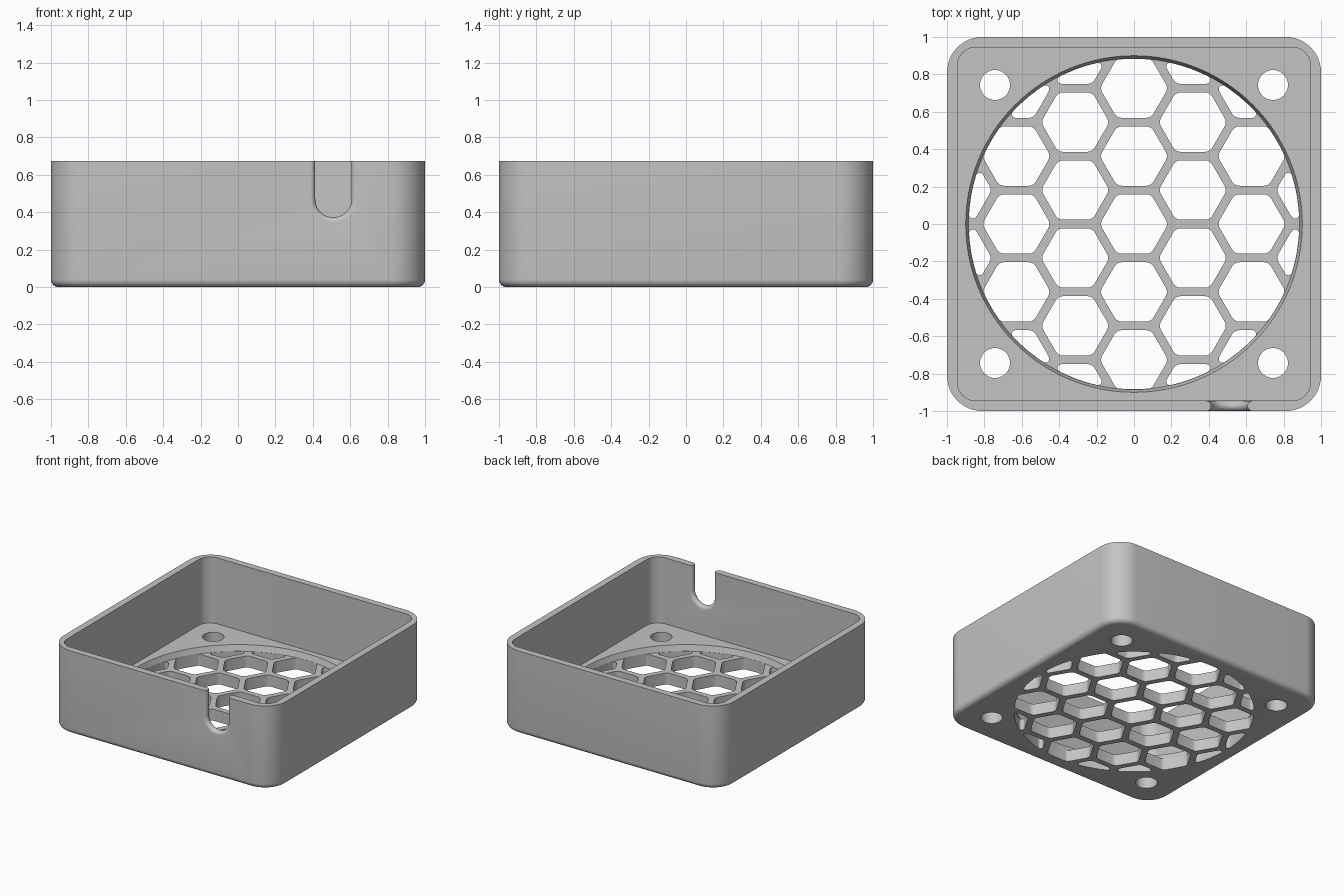
import bpy, bmesh
from math import sin, cos, pi, sqrt, radians
from mathutils import Vector
from mathutils.geometry import convex_hull_2d

if "Cube" in bpy.data.objects:
    bpy.data.objects.remove(bpy.data.objects["Cube"])

HEIGHT, FLOOR, GRILLE = 0.675, 0.14, 0.093
OPEN_R = 0.883            # radius of the perforated disc
PITCH, GAP = 0.363, 0.046  # honeycomb spacing and rib width

grey = bpy.data.materials.new("plain grey")
grey.use_nodes = True
grey.diffuse_color = (0.55, 0.55, 0.55, 1)
grey.node_tree.nodes["Principled BSDF"].inputs["Base Color"].default_value = grey.diffuse_color


def loft(bm, rings):
    """Bridge equal-length point rings and cap both ends."""
    loops = [[bm.verts.new(p) for p in ring] for ring in rings]
    n = len(loops[0])
    for a, b in zip(loops, loops[1:]):
        for i in range(n):
            j = (i + 1) % n
            bm.faces.new((a[i], a[j], b[j], b[i]))
    bm.faces.new(loops[0][::-1])
    bm.faces.new(loops[-1])


def finish(bm, name):
    bmesh.ops.recalc_face_normals(bm, faces=bm.faces)
    mesh = bpy.data.meshes.new(name)
    bm.to_mesh(mesh)
    bm.free()
    mesh.materials.append(grey)
    obj = bpy.data.objects.new(name, mesh)
    bpy.context.collection.objects.link(obj)
    return obj


def circle(r, n, x=0, y=0):
    return [Vector((x + r * cos(2 * pi * k / n), y + r * sin(2 * pi * k / n))) for k in range(n)]


def at_z(points, z):
    return [(p[0], p[1], z) for p in points]


def rounded_square(half, r, z, steps=12):
    c = half - r
    ring = []
    for q, (sx, sy) in enumerate(((1, 1), (-1, 1), (-1, -1), (1, -1))):
        for k in range(steps + 1):
            a = (q + k / steps) * pi / 2
            ring.append((sx * c + r * cos(a), sy * c + r * sin(a), z))
    return ring


def dilate(points, r):
    """Grow a convex outline by a disc, which rounds its corners."""
    cloud = [p + d for p in points for d in circle(r, 24)]
    hull = [cloud[i] for i in convex_hull_2d(cloud)]
    out = []
    for p in hull:
        if not out or ((p - out[-1]).length > 0.0015 and (p - out[0]).length > 0.0015):
            out.append(p)
    return out


def clip_to_disc(points, radius, n=96):
    for d in circle(1, n):
        out = []
        for i, p in enumerate(points):
            q = points[(i + 1) % len(points)]
            dp, dq = p.dot(d) - radius, q.dot(d) - radius
            if dp <= 0:
                out.append(p)
            if dp * dq < 0:
                out.append(p.lerp(q, dp / (dp - dq)))
        points = out
        if len(points) < 3:
            return []
    return points


# Open tray with a rounded bottom edge
bm = bmesh.new()
FILLET, CORNER = 0.04, 0.19
rings = []
for k in range(7):
    a = k / 6 * pi / 2
    inset = FILLET * (1 - sin(a))
    rings.append(rounded_square(1 - inset, CORNER - inset, FILLET * (1 - cos(a))))
rings += [rounded_square(1, CORNER, HEIGHT),
          rounded_square(0.945, 0.1, HEIGHT),
          rounded_square(0.945, 0.1, FLOOR)]
loft(bm, rings)
tray = finish(bm, "fan_tray")

# Tapered round recess above the grille
bm = bmesh.new()
loft(bm, [at_z(circle(r, 128), z) for r, z in ((0.885, GRILLE), (0.919, 0.2))])
recess = finish(bm, "recess_cutter")

# Honeycomb openings, trimmed to the disc, and four screw holes
bm = bmesh.new()
BIG, SMALL = 0.045, 0.02
hex_r = ((PITCH - GAP) / 2 - BIG) * 2 / sqrt(3)
for col in range(-3, 4):
    for row in range(-3, 4):
        x = col * PITCH * sqrt(3) / 2
        y = (row + (0.5 if col % 2 else 0)) * PITCH
        cell = dilate(circle(hex_r, 6, x, y), BIG - SMALL)
        cell = clip_to_disc(cell, OPEN_R - SMALL)
        if cell:
            cell = dilate(cell, SMALL)
            loft(bm, [at_z(cell, -0.1), at_z(cell, 0.12)])
for sx in (-1, 1):
    for sy in (-1, 1):
        hole = circle(0.08, 40, sx * 0.743, sy * 0.743)
        loft(bm, [at_z(hole, -0.1), at_z(hole, 0.3)])
openings = finish(bm, "openings_cutter")

# Cable notch with rounded lips on both wall faces
bm = bmesh.new()
LIP, MID = 0.0275, -0.9725


def notch_ring(half, y):
    arc = [(0.51 + half * cos(a), y, 0.47 + half * sin(a))
           for a in (pi + pi * k / 24 for k in range(25))]
    return arc + [(0.51 + half, y, 0.8), (0.51 - half, y, 0.8)]


rings = [notch_ring(0.097 + LIP, -1.1)]
for k in range(-8, 9):
    a = k / 8 * pi / 2
    rings.append(notch_ring(0.097 + LIP * (1 - cos(a)), MID + LIP * sin(a)))
rings.append(notch_ring(0.097 + LIP, -0.85))
loft(bm, rings)
notch = finish(bm, "notch_cutter")

# Cut the tray
bpy.ops.object.select_all(action='DESELECT')
tray.select_set(True)
bpy.context.view_layer.objects.active = tray
for cutter in (recess, openings, notch):
    cutter.hide_render = True
    mod = tray.modifiers.new(cutter.name, 'BOOLEAN')
    mod.operation = 'DIFFERENCE'
    mod.solver = 'EXACT'
    mod.object = cutter
    bpy.ops.object.modifier_apply(modifier=mod.name)
    bpy.data.objects.remove(cutter)
bpy.ops.object.shade_smooth_by_angle(angle=radians(30))
